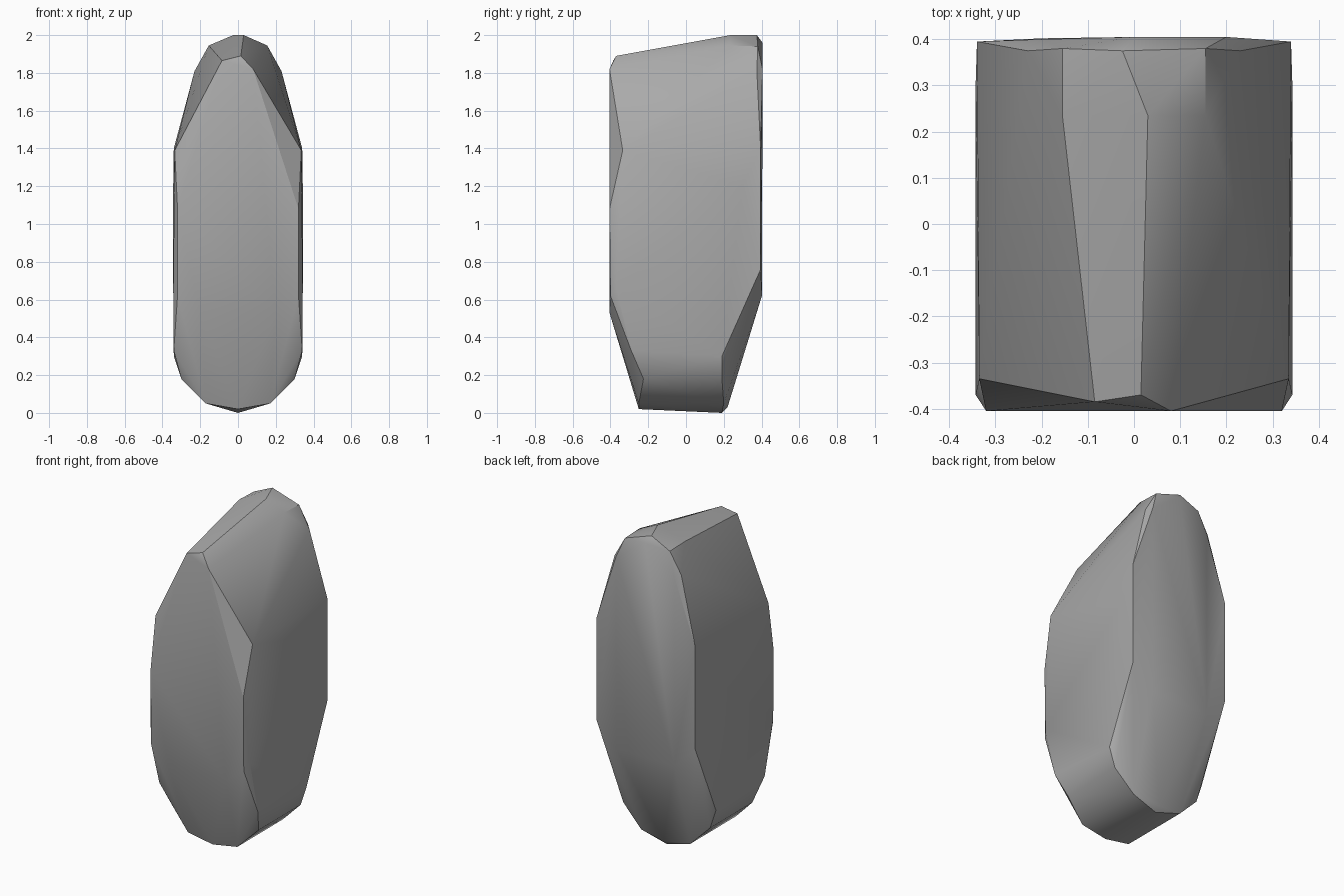
import bpy
import bmesh
import math

default_cube = bpy.data.objects.get("Cube")
if default_cube:
    bpy.data.objects.remove(default_cube, do_unlink=True)


def flat_material(name, colour):
    material = bpy.data.materials.new(name)
    material.use_nodes = True
    material.diffuse_color = colour
    shader = material.node_tree.nodes["Principled BSDF"]
    shader.inputs["Base Color"].default_value = colour
    shader.inputs["Roughness"].default_value = 0.9
    return material


# Corners that appear on both sides of the stone
paired_corners = [
    # front face and its chamfers
    (0.335, -0.335, 1.39), (0.32, -0.405, 1.08), (0.32, -0.4, 0.62),
    (0.2, -0.405, 0.53), (0.343, -0.37, 0.66),
    # rounded foot
    (0.34, -0.29, 0.33), (0.3, -0.225, 0.18), (0.17, -0.25, 0.05),
    (0.34, 0.19, 0.3), (0.3, 0.19, 0.18), (0.17, 0.2, 0.05),
    # back face and shoulders
    (0.34, 0.395, 1.4), (0.343, 0.3, 1.2), (0.34, 0.395, 0.76),
    (0.2, 0.402, 0.62), (0.23, 0.375, 1.81),
    (0.155, 0.235, 1.945), (0.155, 0.38, 1.94),
]

# Uneven corners along the crest and the bottom
single_corners = [
    (-0.085, -0.385, 1.865), (0.015, -0.37, 1.89), (0.08, -0.405, 1.82),
    (0.03, 0.235, 2.0), (-0.025, 0.375, 2.0), (0.0, 0.405, 1.96),
    (0.2, 0.405, 1.82), (-0.2, 0.4, 1.8),
    (0.0, -0.25, 0.02), (0.0, 0.19, 0.0), (0.0, 0.22, 0.03),
]

# Standing stone: a faceted shell wrapped around the corners
bm = bmesh.new()
for x, y, z in paired_corners:
    bm.verts.new((x, y, z))
    bm.verts.new((-x, y, z))
for corner in single_corners:
    bm.verts.new(corner)
hull = bmesh.ops.convex_hull(bm, input=bm.verts)
unused = set(hull["geom_interior"]) | set(hull["geom_unused"])
loose = [v for v in unused if isinstance(v, bmesh.types.BMVert)]
bmesh.ops.delete(bm, geom=loose, context="VERTS")
bmesh.ops.recalc_face_normals(bm, faces=bm.faces)

mesh = bpy.data.meshes.new("standing_stone")
bm.to_mesh(mesh)
bm.free()
mesh.materials.append(flat_material("stone grey", (0.4, 0.4, 0.4, 1.0)))
stone = bpy.data.objects.new("standing_stone", mesh)
bpy.context.collection.objects.link(stone)

# Soft facets with crisp main ridges
bpy.ops.object.select_all(action="DESELECT")
stone.select_set(True)
bpy.context.view_layer.objects.active = stone
bpy.ops.object.shade_smooth_by_angle(angle=math.radians(30))
